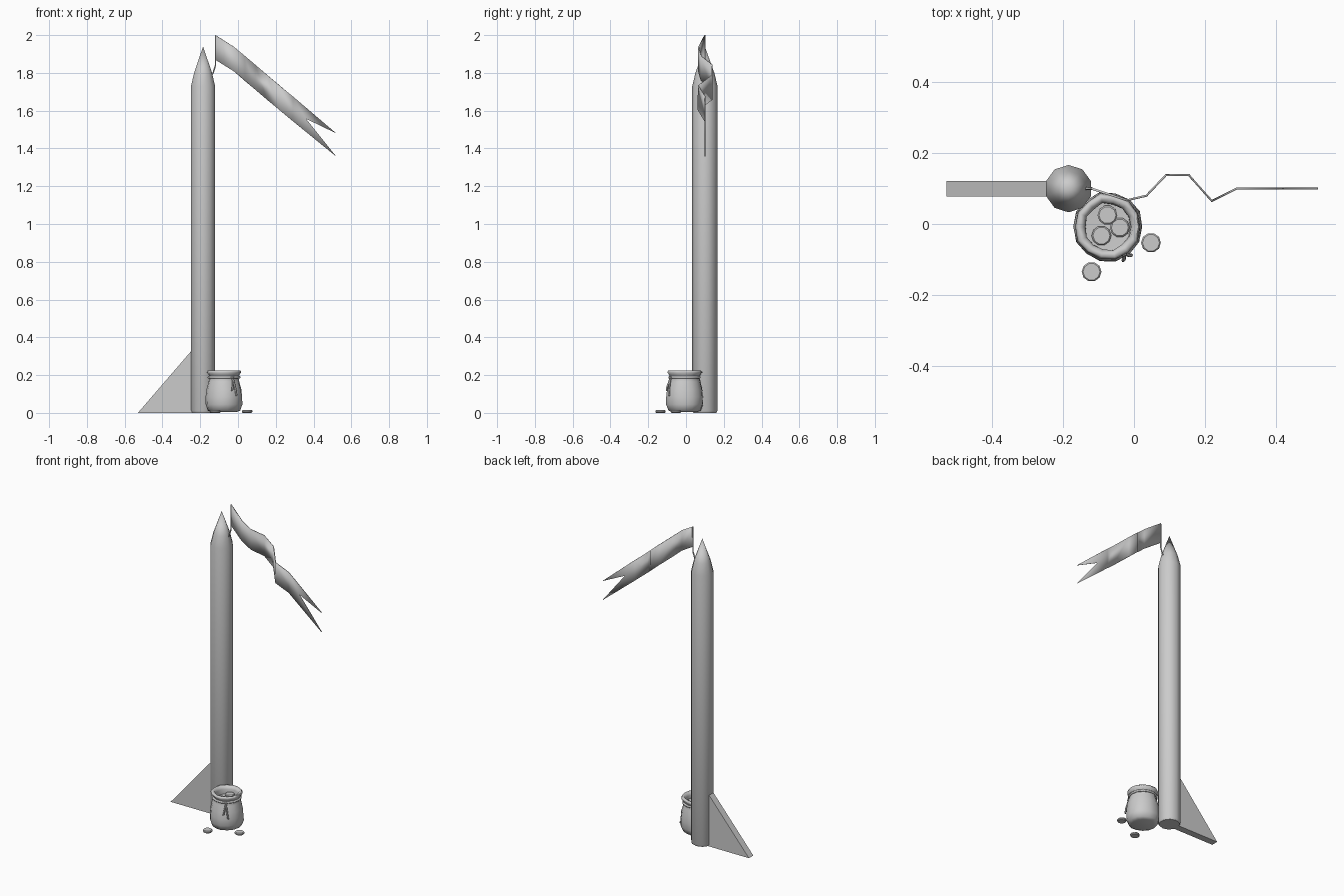
import bpy, bmesh, math, random
from mathutils import Vector

if "Cube" in bpy.data.objects:
    bpy.data.objects.remove(bpy.data.objects["Cube"])

random.seed(4)


def make_object(name, bm, angle=40):
    bmesh.ops.recalc_face_normals(bm, faces=bm.faces)
    mesh = bpy.data.meshes.new(name)
    bm.to_mesh(mesh)
    bm.free()
    obj = bpy.data.objects.new(name, mesh)
    bpy.context.collection.objects.link(obj)
    bpy.ops.object.select_all(action='DESELECT')
    obj.select_set(True)
    bpy.context.view_layer.objects.active = obj
    bpy.ops.object.shade_smooth_by_angle(angle=math.radians(angle))
    return obj


def lathe(name, profile, sides, centre, wobble=0.0, angle=40, turn=0.0):
    """Revolve (radius, z) points; radius 0 closes an end in a point."""
    bm = bmesh.new()
    folds = [random.uniform(-wobble, wobble) for _ in range(sides)]
    rings = []
    for r, z in profile:
        ring = []
        for i in range(1 if r == 0 else sides):
            a = math.tau * i / sides + turn
            rr = r + (folds[i] + random.uniform(-wobble, wobble) * 0.5 if r else 0)
            ring.append(bm.verts.new((centre[0] + rr * math.cos(a),
                                      centre[1] + rr * math.sin(a), centre[2] + z)))
        rings.append(ring)
    for a, b in zip(rings, rings[1:]):
        for i in range(sides):
            j = (i + 1) % sides
            if len(a) == 1:
                bm.faces.new((a[0], b[j], b[i]))
            elif len(b) == 1:
                bm.faces.new((a[i], a[j], b[0]))
            else:
                bm.faces.new((a[i], a[j], b[j], b[i]))
    return make_object(name, bm, angle)


def cord(name, points, radius, closed=False):
    curve = bpy.data.curves.new(name, 'CURVE')
    curve.dimensions = '3D'
    curve.bevel_depth = radius
    curve.bevel_resolution = 1
    curve.use_fill_caps = True
    spline = curve.splines.new('POLY')
    spline.points.add(len(points) - 1)
    for p, co in zip(spline.points, points):
        p.co = (*co, 1)
    spline.use_cyclic_u = closed
    obj = bpy.data.objects.new(name, curve)
    bpy.context.collection.objects.link(obj)
    return obj


# Tall post with pointed tip
lathe("post", [(0, 0), (0.061, 0), (0.067, 0.012), (0.067, 1.73),
               (0.05, 1.80), (0, 1.94)], 10, (-0.185, 0.10, 0), turn=math.pi / 10)

# Triangular brace at the foot
bm = bmesh.new()
side = [(-0.53, 0), (-0.235, 0), (-0.235, 0.342)]
loops = [[bm.verts.new((x, y, z)) for x, z in side] for y in (0.078, 0.122)]
bm.faces.new(loops[0])
bm.faces.new(loops[1])
for i in range(3):
    j = (i + 1) % 3
    bm.faces.new((loops[0][i], loops[0][j], loops[1][j], loops[1][i]))
make_object("foot_brace", bm, 30)

# Rippling pennant with a forked tail
bm = bmesh.new()
wave = [(-0.12, 0.10, 2.0), (-0.02, 0.067, 1.937), (0.035, 0.08, 1.89),
        (0.09, 0.138, 1.843), (0.155, 0.138, 1.788), (0.22, 0.065, 1.733),
        (0.29, 0.10, 1.675)]
top = [bm.verts.new(p) for p in wave]
low = [bm.verts.new((x, y, z - 0.13)) for x, y, z in wave]
for i in range(len(wave) - 1):
    bm.faces.new((top[i], low[i], low[i + 1], top[i + 1]))
notch = bm.verts.new((0.36, 0.10, 1.557))
tips = [bm.verts.new((0.52, 0.10, z)) for z in (1.48, 1.357)]
bm.faces.new((top[-1], low[-1], notch))
bm.faces.new((top[-1], notch, tips[0]))
bm.faces.new((low[-1], tips[1], notch))
flag = make_object("pennant", bm, 30)
solid = flag.modifiers.new("thickness", 'SOLIDIFY')
solid.thickness = 0.006
solid.offset = 0

# Rod holding the pennant
cord("pennant_rod", [(-0.15, 0.10, 1.77), (-0.132, 0.10, 1.80),
                     (-0.119, 0.10, 1.84), (-0.119, 0.10, 1.995)], 0.004)

# Open sack with a hollow mouth
SACK = Vector((-0.074, -0.008, 0))
lathe("sack", [(0, 0.006), (0.065, 0.004), (0.086, 0.012), (0.099, 0.045),
               (0.098, 0.085), (0.094, 0.125), (0.083, 0.165), (0.077, 0.187),
               (0.083, 0.203), (0.093, 0.215), (0.087, 0.225), (0.073, 0.222),
               (0.066, 0.205), (0.066, 0.175), (0, 0.170)], 14, SACK, 0.003, 75)

# Tie cord round the neck, with knot and hanging ends
ring = [SACK + Vector((0.081 * math.cos(math.tau * i / 14),
                       0.081 * math.sin(math.tau * i / 14), 0.188)) for i in range(14)]
cord("sack_tie", ring, 0.007, True)
for n, (spread, drop) in enumerate([(-0.012, 0.07), (0.012, 0.095)]):
    path = []
    for t, r in [(0, 0.086), (0.3, 0.094), (0.65, 0.102), (1, 0.104)]:
        a = math.radians(-58) + spread * t / 0.09
        path.append(SACK + Vector((r * math.cos(a), r * math.sin(a), 0.186 - drop * t)))
    cord(f"tie_end_{n}", path, 0.005)
bm = bmesh.new()
bmesh.ops.create_icosphere(bm, subdivisions=1, radius=0.011)
knot = make_object("tie_knot", bm)
knot.location = SACK + Vector((0.045, -0.074, 0.186))

# Coins in the sack and on the ground
coins = [(-0.075, 0.025, 0.180), (-0.04, -0.01, 0.177), (-0.092, -0.033, 0.173),
         (-0.12, -0.135, 0), (0.048, -0.053, 0)]
for n, c in enumerate(coins):
    lathe(f"coin_{n}", [(0, 0), (0.024, 0), (0.028, 0.004), (0.028, 0.011),
                        (0.024, 0.015), (0, 0.015)], 10, c)
